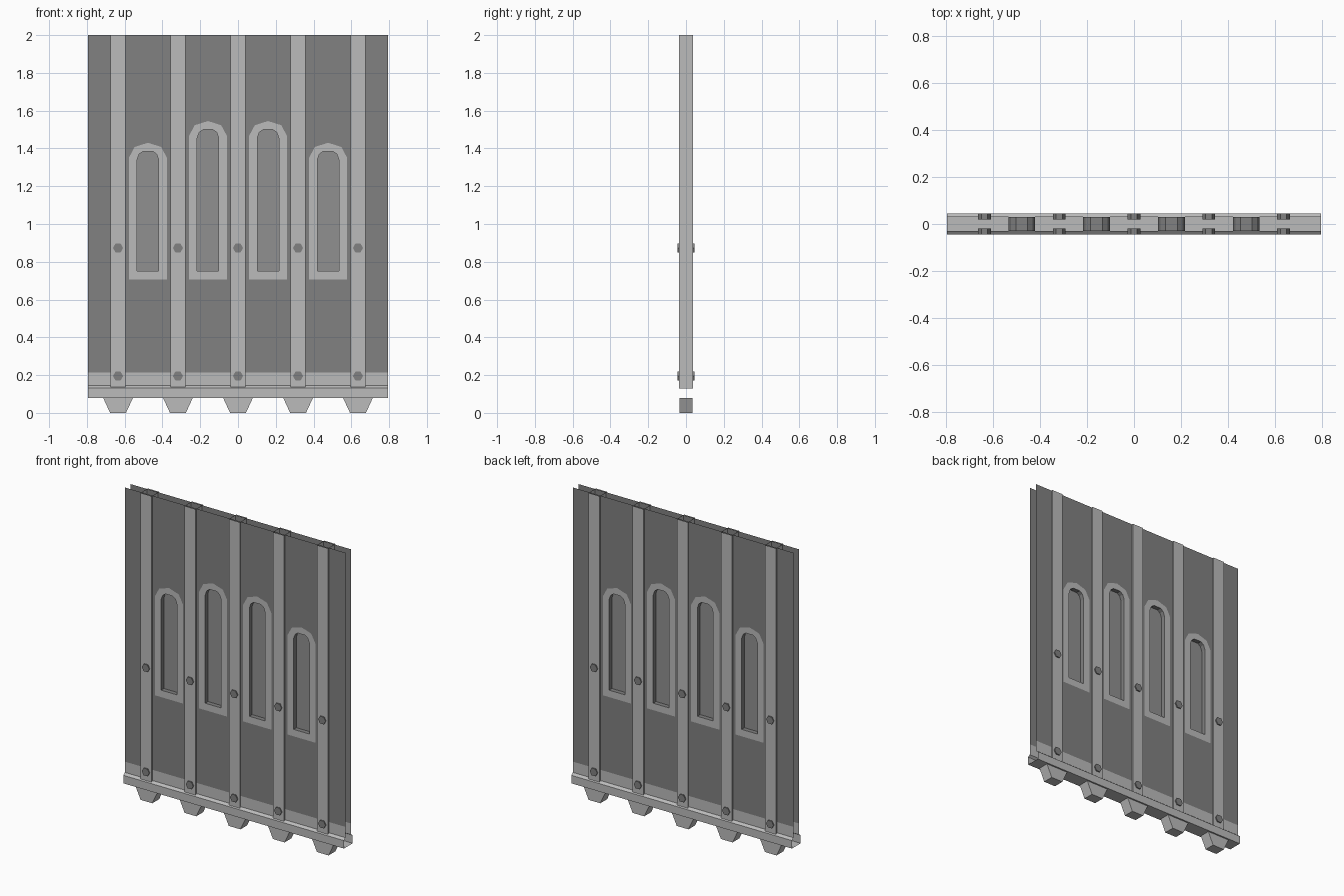
import bpy, bmesh, math
from mathutils import Vector

if "Cube" in bpy.data.objects:
    bpy.data.objects.remove(bpy.data.objects["Cube"])

W, S = 0.795, 0.029                      # half width, sheet offset from centre
RIBS = [-0.635, -0.318, 0.0, 0.318, 0.635]
WINDOWS = [(-0.477, 1.43), (-0.159, 1.545), (0.159, 1.545), (0.477, 1.43)]


def material(name, v):
    m = bpy.data.materials.new(name)
    m.diffuse_color = (v, v, v, 1)
    m.use_nodes = True
    m.node_tree.nodes["Principled BSDF"].inputs["Base Color"].default_value = m.diffuse_color
    return m


DARK, MID, LIGHT = material("dark", 0.22), material("mid", 0.28), material("light", 0.5)


def finish(bm, name, mat):
    me = bpy.data.meshes.new(name)
    bm.to_mesh(me)
    bm.free()
    me.materials.append(mat)
    ob = bpy.data.objects.new(name, me)
    bpy.context.collection.objects.link(ob)
    return ob


def flat(bm, loops, y, facing):
    """Fill an xz outline with holes at depth y; the first loop is the outline."""
    edges = []
    for loop in loops:
        vs = [bm.verts.new((x, y, z)) for x, z in loop]
        edges += [bm.edges.new((vs[i - 1], vs[i])) for i in range(len(vs))]
    res = bmesh.ops.triangle_fill(bm, edges=edges, use_beauty=True, normal=(0, facing, 0))
    for f in [g for g in res["geom"] if isinstance(g, bmesh.types.BMFace)]:
        f.normal_update()
        if f.normal.y * facing < 0:
            f.normal_flip()


def sweep(bm, pts, direction, closed=True):
    """Extrude a list of 3D points along a direction without end caps."""
    a = [bm.verts.new(p) for p in pts]
    b = [bm.verts.new(Vector(p) + Vector(direction)) for p in pts]
    for i in range(0 if closed else 1, len(pts)):
        bm.faces.new((a[i - 1], a[i], b[i], b[i - 1]))
    return a, b


def rect(x0, x1, z0, z1):
    return [(x0, z0), (x1, z0), (x1, z1), (x0, z1)]


def arch(cx, bottom, half_profile):
    """Symmetric outline: flat bottom, half profile of (x, z) mirrored."""
    right = [(half_profile[0][0], bottom)] + half_profile
    left = [(-x, z) for x, z in reversed(right) if x > 0]
    return [(cx + x, z) for x, z in right + left]


def outer(cx, t):
    return arch(cx, 0.705, [(0.101, t - 0.08), (0.07, t - 0.022), (0, t)])


def inner(cx, t):
    return arch(cx, 0.75, [(0.057, t - 0.09), (0.046, t - 0.06), (0.025, t - 0.045)])


# Front and back sheets, lower bands and window frames
sheet, band, frame = bmesh.new(), bmesh.new(), bmesh.new()
for s in (-1, 1):
    flat(sheet, [rect(-W, W, 0.215, 2)] + [outer(*w) for w in WINDOWS], s * S, s)
    flat(band, [rect(-W, W, 0.142, 0.215)], s * S, s)
    for w in WINDOWS:
        flat(frame, [outer(*w), inner(*w)], s * S, s)
finish(sheet, "wall_sheets", DARK)
finish(band, "lower_bands", LIGHT)
finish(frame, "window_frames", LIGHT)

# Window recess walls and the panes between them
reveal, pane = bmesh.new(), bmesh.new()
for w in WINDOWS:
    sweep(reveal, [(x, S, z) for x, z in inner(*w)], (0, -2 * S, 0))
    flat(pane, [inner(*w)], 0, -1)
finish(reveal, "window_recesses", DARK)
finish(pane, "window_panes", MID)

# Vertical posts, open at the ends
post = bmesh.new()
for x in RIBS:
    h, d = 0.04, 0.038
    sweep(post, [(x - h, -d, 0.13), (x + h, -d, 0.13), (x + h, d, 0.13), (x - h, d, 0.13)],
          (0, 0, 1.87))
bmesh.ops.recalc_face_normals(post, faces=post.faces)
finish(post, "wall_posts", LIGHT)

# Base channel with sloped lips, open at the ends
base = bmesh.new()
half = [(S, 0.145), (0.045, 0.132), (0.045, 0.08)]
profile = half + [(-y, z) for y, z in reversed(half)]
sweep(base, [(-W, y, z) for y, z in profile], (2 * W, 0, 0), closed=False)
finish(base, "base_channel", LIGHT)

# Tapered feet
feet = bmesh.new()
for x in RIBS:
    a, b = sweep(feet, [(x - 0.042, -0.035, 0), (x + 0.042, -0.035, 0),
                        (x + 0.079, -0.035, 0.08), (x - 0.079, -0.035, 0.08)], (0, 0.07, 0))
    feet.faces.new(a)
    feet.faces.new(b)
bmesh.ops.recalc_face_normals(feet, faces=feet.faces)
finish(feet, "feet", LIGHT)

# Hexagonal bolts on both sides of every post
bolts = bmesh.new()
for x in RIBS:
    for z in (0.195, 0.873):
        for s in (-1, 1):
            ring = [(x + 0.027 * math.cos(i * math.pi / 3), s * 0.02,
                     z + 0.027 * math.sin(i * math.pi / 3)) for i in range(6)]
            a, b = sweep(bolts, ring, (0, s * 0.025, 0))
            bolts.faces.new(a)
            bolts.faces.new(b)
bmesh.ops.recalc_face_normals(bolts, faces=bolts.faces)
finish(bolts, "bolts", DARK)
